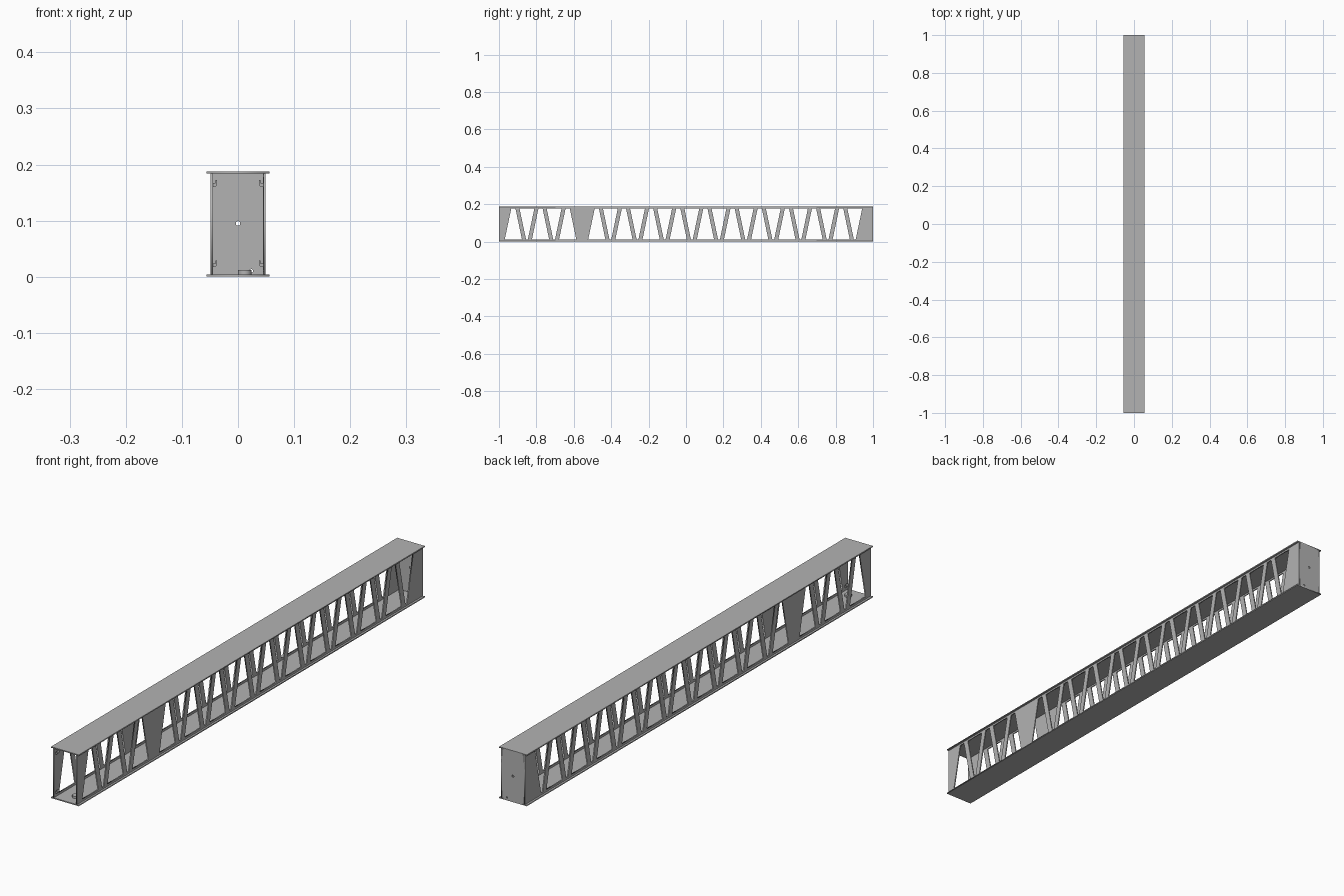
import bpy
from math import radians, sin, cos, tau

cube = bpy.data.objects.get("Cube")
if cube:
    bpy.data.objects.remove(cube, do_unlink=True)

grey = bpy.data.materials.new("steel grey")
grey.use_nodes = True
grey.diffuse_color = (0.45, 0.45, 0.45, 1)
grey.node_tree.nodes["Principled BSDF"].inputs["Base Color"].default_value = (0.45, 0.45, 0.45, 1)

LENGTH, HEIGHT, WIDTH = 2.0, 0.188, 0.112
SKIN = 0.004          # sheet thickness
WALL_X = 0.047        # centre of each side wall
HALF = LENGTH / 2


def rect(u0, u1, v0, v1):
    return [(u0, v0), (u1, v0), (u1, v1), (u0, v1)]


def circle(u, v, r, n=16):
    return [(u + r * cos(tau * i / n), v + r * sin(tau * i / n)) for i in range(n)]


def sheet(name, loops, thickness, location, rotation):
    """Flat sheet: the first loop is the outline, the others are holes."""
    curve = bpy.data.curves.new(name, 'CURVE')
    curve.dimensions = '2D'
    curve.fill_mode = 'BOTH'
    curve.extrude = thickness / 2
    for loop in loops:
        spline = curve.splines.new('POLY')
        spline.points.add(len(loop) - 1)
        for point, (u, v) in zip(spline.points, loop):
            point.co = (u, v, 0, 1)
        spline.use_cyclic_u = True
    obj = bpy.data.objects.new(name, curve)
    bpy.context.collection.objects.link(obj)
    obj.location = location
    obj.rotation_euler = [radians(a) for a in rotation]
    bpy.ops.object.select_all(action='DESELECT')
    obj.select_set(True)
    bpy.context.view_layer.objects.active = obj
    bpy.ops.object.convert(target='MESH')
    obj = bpy.context.object
    obj.data.materials.clear()
    obj.data.materials.append(grey)
    return obj


FLAT, SIDE, END = (0, 0, 0), (90, 0, 90), (90, 0, 0)

# Top and bottom plates, overhanging the walls
plate = rect(-WIDTH / 2, WIDTH / 2, -HALF, HALF)
sheet("bottom_plate", [plate], SKIN, (0, 0, SKIN / 2), FLAT)
sheet("top_plate", [plate], SKIN, (0, 0, HEIGHT - SKIN / 2), FLAT)

# Truss openings: upright and inverted trapezoids in two runs
LOW, HIGH, STEP = 0.012, 0.178, 0.1452


def opening(y, bottom, top):
    return [(y - bottom, LOW), (y + bottom, LOW), (y + top, HIGH), (y - top, HIGH)]


openings = []
for start, count, inverted in ((-0.923, 3, 2), (-0.477, 10, 10)):
    for i in range(count):
        y = start + i * STEP
        openings.append(opening(y, 0.046, 0.011))
        if i < inverted:
            openings.append(opening(y + STEP / 2, 0.005, 0.040))

# Side walls
wall = rect(-HALF, HALF, SKIN, HEIGHT - SKIN)
for side, name in ((1, "left"), (-1, "right")):
    sheet(name + "_truss_wall", [wall] + openings, SKIN, (side * WALL_X, 0, 0), SIDE)

    # Hooked clips inside the open end
    for level, z in (("lower", 0.017), ("upper", 0.160)):
        inner, outer = side * 0.0375, side * 0.045
        lip = side * 0.0405
        hook = [(outer, z), (lip, z), (inner, z + 0.003), (inner, z + 0.012),
                (lip, z + 0.012), (lip, z + 0.007), (outer, z + 0.007)]
        sheet(f"{name}_{level}_clip", [hook], 0.012, (0, -0.985, 0), END)

# Closed end plate with a centre hole and a small cable hole
end = rect(-WALL_X, WALL_X, SKIN, HEIGHT - SKIN)
sheet("end_plate", [end, circle(0, 0.095, 0.004), circle(0.024, 0.0105, 0.003)],
      SKIN, (0, HALF - SKIN / 2, 0), END)

# Round pad on the floor near the open end
sheet("floor_pad", [circle(0, 0, 0.012, 24)], 0.008, (0.012, -0.954, SKIN + 0.004), FLAT)
